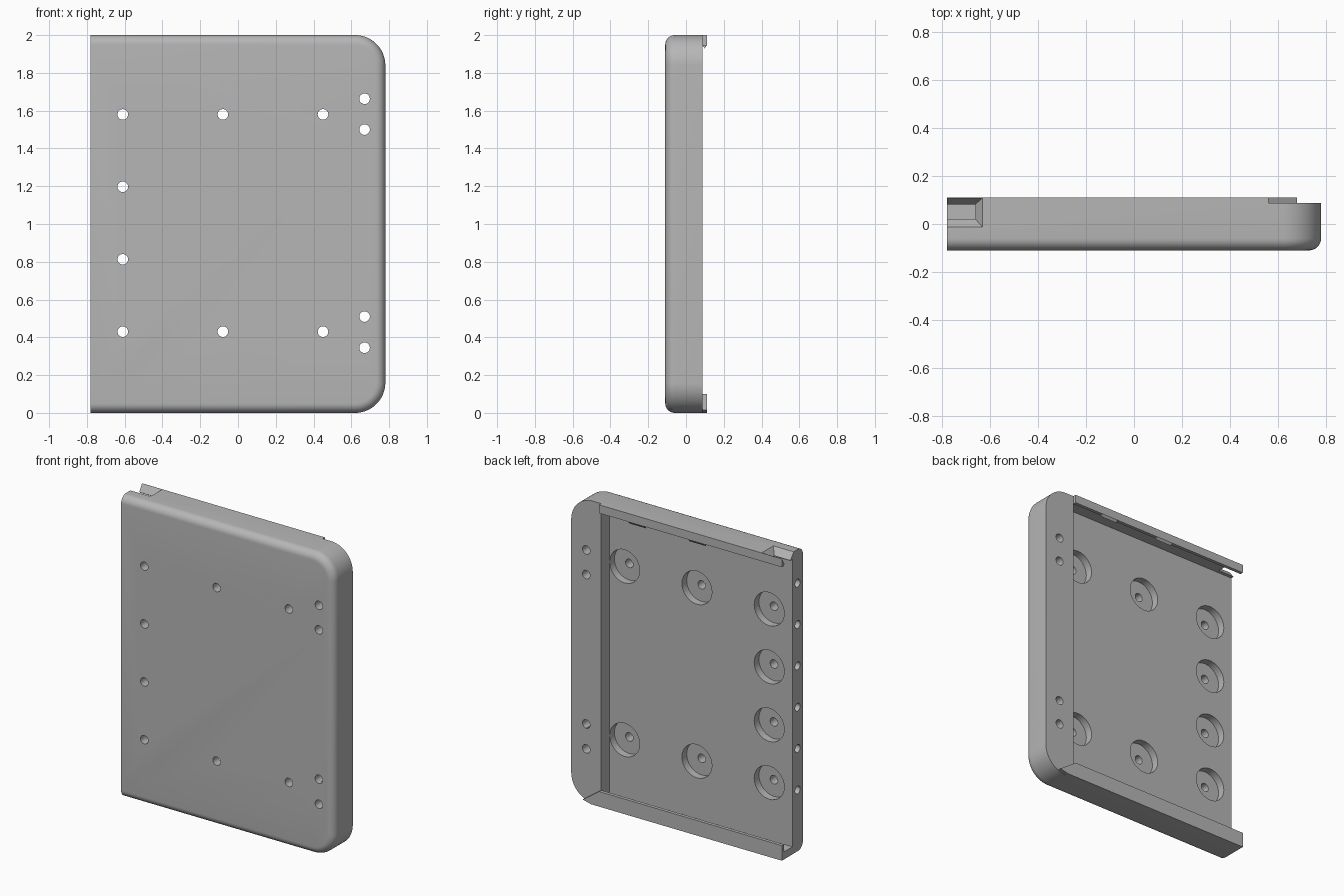
import bpy, bmesh, math
from mathutils import Matrix, Vector

cube = bpy.data.objects.get("Cube")
if cube:
    bpy.data.objects.remove(cube, do_unlink=True)

# One plain grey plastic
GREY = (0.47, 0.47, 0.47, 1)
grey = bpy.data.materials.new("plain grey")
grey.use_nodes = True
grey.diffuse_color = GREY
grey.node_tree.nodes["Principled BSDF"].inputs["Base Color"].default_value = GREY

X_OPEN, X_END, Y_FRONT, Y_REAR, Y_LIP = -0.78, 0.78, -0.11, 0.088, 0.11
X_POCKET, TOP = 0.56, 2.0


def make(name, bm):
    bmesh.ops.recalc_face_normals(bm, faces=bm.faces)
    mesh = bpy.data.meshes.new(name)
    bm.to_mesh(mesh)
    bm.free()
    mesh.materials.append(grey)
    obj = bpy.data.objects.new(name, mesh)
    bpy.context.collection.objects.link(obj)
    return obj


def prism(points, offset):
    """Extrude a closed loop of 3D points by an offset."""
    bm = bmesh.new()
    face = bm.faces.new([bm.verts.new(p) for p in points])
    ext = bmesh.ops.extrude_face_region(bm, geom=[face])
    moved = [v for v in ext["geom"] if isinstance(v, bmesh.types.BMVert)]
    bmesh.ops.translate(bm, verts=moved, vec=offset)
    return bm


def plate(points, y0, y1):
    return prism([(x, y0, z) for x, z in points], (0, y1 - y0, 0))


def cylinders(name, centres, radius, depth, rotation):
    """Several separate cylinders in one mesh."""
    bm = bmesh.new()
    for c in centres:
        bmesh.ops.create_cone(bm, cap_ends=True, segments=32, radius1=radius, radius2=radius,
                              depth=depth, matrix=Matrix.Translation(c) @ rotation)
    return make(name, bm)


def select(obj):
    bpy.ops.object.select_all(action="DESELECT")
    obj.select_set(True)
    bpy.context.view_layer.objects.active = obj


def boolean(obj, other, operation="DIFFERENCE"):
    other.hide_render = True
    mod = obj.modifiers.new(other.name, "BOOLEAN")
    mod.operation, mod.solver, mod.object = operation, "EXACT", other
    select(obj)
    bpy.ops.object.modifier_apply(modifier=mod.name)


# Body: slab with two rounded corners, front edge rounded on three sides
R, STEPS = 0.16, 16
outline = [(X_OPEN, TOP), (X_OPEN, 0)]
for cz, start in ((R, -90), (TOP - R, 0)):
    for i in range(STEPS + 1):
        a = math.radians(start + 90 * i / STEPS)
        outline.append((X_END - R + R * math.cos(a), cz + R * math.sin(a)))
bm = plate(outline, Y_FRONT, Y_REAR)
front_rim = [e for e in bm.edges
             if all(abs(v.co.y - Y_FRONT) < 1e-4 for v in e.verts)
             and not all(abs(v.co.x - X_OPEN) < 1e-4 for v in e.verts)]
bmesh.ops.recalc_face_normals(bm, faces=bm.faces)
bmesh.ops.bevel(bm, geom=front_rim, offset=0.05, segments=8, profile=0.5, affect="EDGES")
body = make("tray_body", bm)

# Pocket, open at one end and at the rear
pocket = make("pocket_cutter", plate(
    [(-1, 0.05), (X_POCKET, 0.05), (X_POCKET, 1.955), (-1, 1.955)], 0, 0.3))

# Screw holes, counterbores and end holes
screws = [(x, z) for x in (-0.61, -0.08, 0.45) for z in (0.43, 1.58)]
screws += [(-0.61, z) for z in (0.813, 1.197)]
block = [(0.67, z) for z in (0.345, 0.51, 1.5, 1.663)]
along_y = Matrix.Rotation(math.pi / 2, 4, "X")
along_x = Matrix.Rotation(math.pi / 2, 4, "Y")
bores = cylinders("counterbore_cutter", [Vector((x, 0.05, z)) for x, z in screws],
                  0.11, 0.2, along_y)
holes = cylinders("screw_hole_cutter", [Vector((x, 0, z)) for x, z in screws + block],
                  0.028, 0.6, along_y)
end_holes = cylinders("end_hole_cutter",
                      [Vector((X_OPEN, -0.055, 0.406 + 0.274 * i)) for i in range(6)],
                      0.026, 0.1, along_x)

# Funnel notch through the top wall at the open end
bm = bmesh.new()
rings = []
for x, y0, y1, z in ((-0.63, -0.015, Y_LIP, TOP), (-0.67, 0.03, 0.075, 1.945)):
    dz = 0.002 if z == TOP else -0.002
    rings.append([bm.verts.new(p) for p in
                  ((-1, y0, z + dz), (x, y0, z + dz), (x, y1, z + dz), (-1, y1, z + dz))])
for ring in rings:
    bm.faces.new(ring)
for i in range(4):
    j = (i + 1) % 4
    bm.faces.new((rings[0][i], rings[0][j], rings[1][j], rings[1][i]))
notch = make("notch_cutter", bm)

# Retaining lips at the rear
top_lip = make("top_lip", plate(
    [(X_OPEN, 1.945), (X_POCKET, 1.945), (X_POCKET, TOP), (X_OPEN, TOP)], Y_REAR, Y_LIP))
bottom_lip = make("bottom_lip", plate(
    [(X_OPEN, 0), (0.62, 0), (0.68, 0.015), (X_POCKET, 0.1), (X_OPEN, 0.1)], Y_REAR, Y_LIP))

for cutter in (pocket, bores, holes, end_holes, notch):
    boolean(body, cutter)
boolean(top_lip, notch)

# Small snap ridges under the top lip
ridges = [make("snap_ridge", prism(
    [(x - 0.06, Y_REAR, 1.945), (x - 0.06, Y_LIP, 1.945), (x - 0.06, 0.099, 1.93)],
    (0.12, 0, 0))) for x in (0.285, -0.155)]

for cutter in (pocket, bores, holes, end_holes, notch):
    bpy.data.objects.remove(cutter, do_unlink=True)
for obj in [body, top_lip, bottom_lip] + ridges:
    select(obj)
    bpy.ops.object.shade_smooth_by_angle(angle=math.radians(30))
